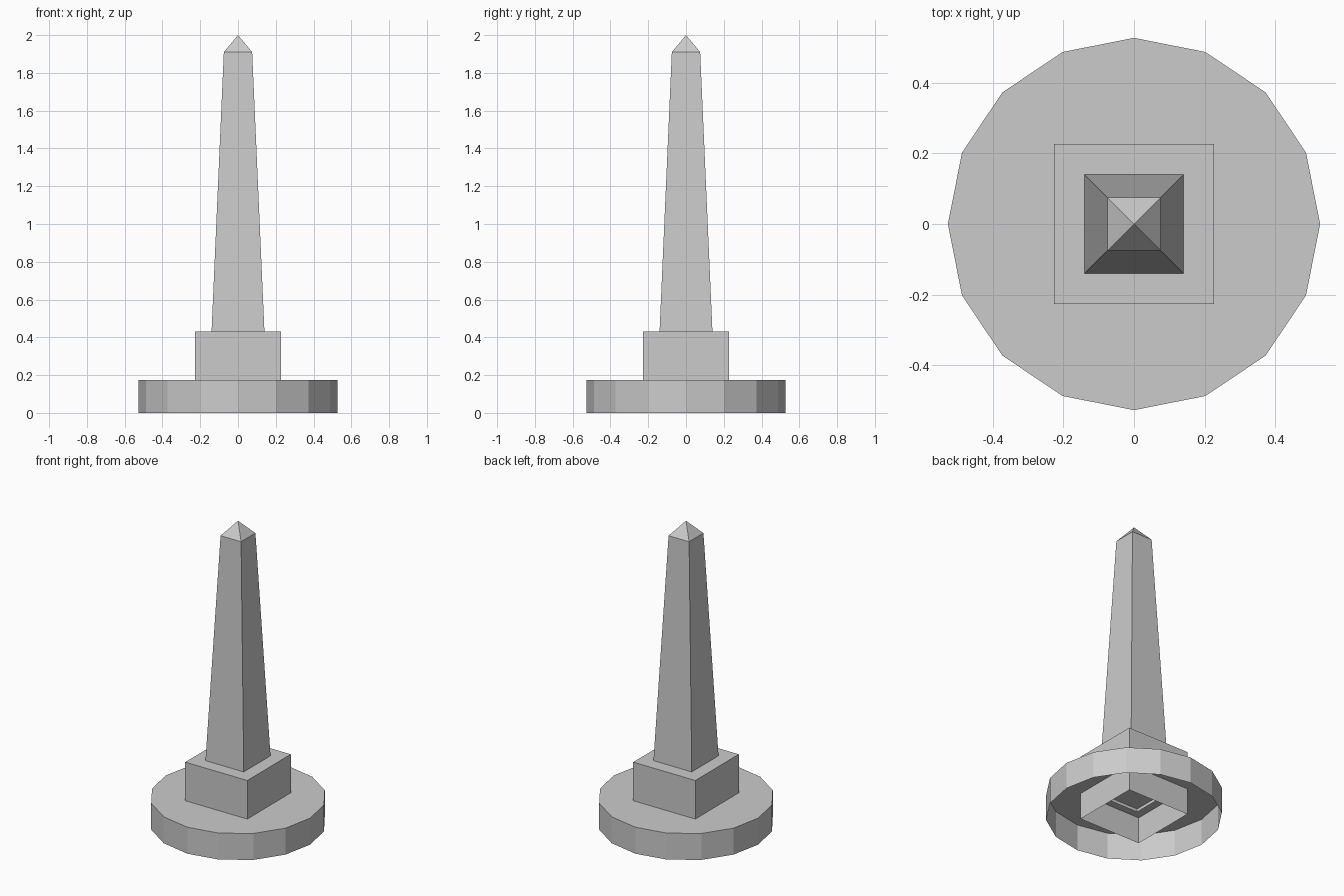
import bpy, bmesh, math

default = bpy.data.objects.get("Cube")
if default:
    bpy.data.objects.remove(default, do_unlink=True)

stone = bpy.data.materials.new("grey_stone")
stone.use_nodes = True
GREY = (0.6, 0.6, 0.6, 1.0)
stone.diffuse_color = GREY
stone.node_tree.nodes["Principled BSDF"].inputs["Base Color"].default_value = GREY


def shell(name, sides, rings, turn=0.0, tip=None):
    """Flat-sided shell, open underneath, through (radius, height) rings."""
    bm = bmesh.new()
    loops = []
    for radius, z in rings:
        angles = [turn + math.tau * i / sides for i in range(sides)]
        loops.append([bm.verts.new((radius * math.cos(a), radius * math.sin(a), z))
                      for a in angles])
    for low, high in zip(loops, loops[1:]):
        for i in range(sides):
            j = (i + 1) % sides
            bm.faces.new((low[i], low[j], high[j], high[i]))
    top = loops[-1]
    if tip is None:
        bm.faces.new(top)
    else:
        apex = bm.verts.new((0, 0, tip))
        for i in range(sides):
            bm.faces.new((top[i], top[(i + 1) % sides], apex))
    mesh = bpy.data.meshes.new(name)
    bm.to_mesh(mesh)
    bm.free()
    mesh.materials.append(stone)
    obj = bpy.data.objects.new(name, mesh)
    bpy.context.collection.objects.link(obj)
    return obj


def square(half, z):
    return half * math.sqrt(2), z


# Round base slab
shell("round_base", 16, [(0.528, 0.0), (0.528, 0.175)])

# Square plinth, reaching down through the base
shell("square_plinth", 4, [square(0.227, 0.0), square(0.227, 0.43)], math.pi / 4)

# Tapered shaft with its pyramid point, sunk into the plinth
shell("obelisk_shaft", 4, [square(0.152, 0.155), square(0.075, 1.91)], math.pi / 4, tip=2.0)
